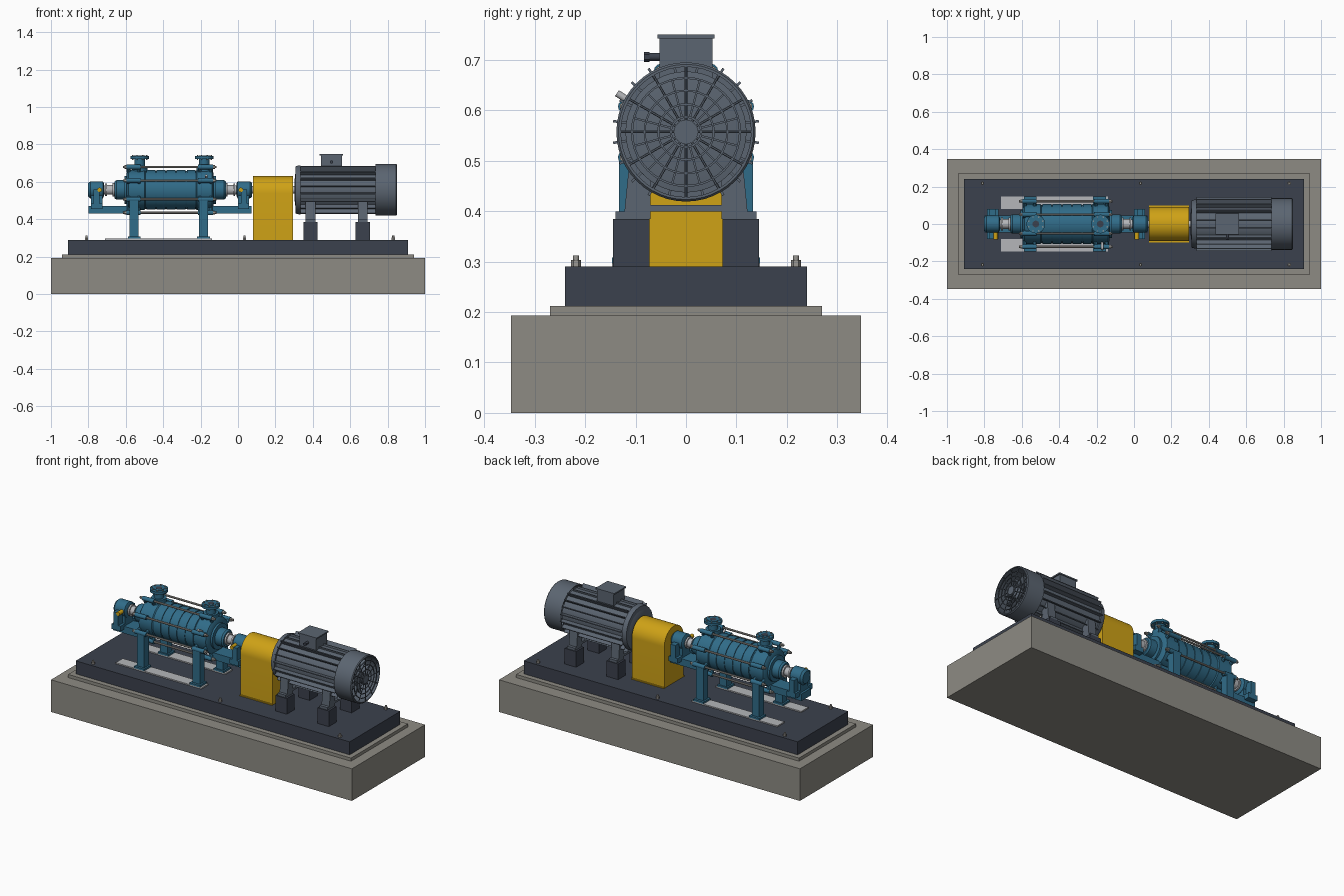
import bpy, bmesh, math
from mathutils import Vector, Matrix

if "Cube" in bpy.data.objects:
    bpy.data.objects.remove(bpy.data.objects["Cube"])


def material(name, rgb):
    m = bpy.data.materials.new(name)
    m.diffuse_color = (*rgb, 1)
    m.use_nodes = True
    m.node_tree.nodes["Principled BSDF"].inputs["Base Color"].default_value = m.diffuse_color
    return m


CONCRETE = material("concrete", (0.27, 0.26, 0.23))
DARK = material("dark_steel", (0.044, 0.053, 0.074))
GREY = material("motor_grey", (0.105, 0.13, 0.165))
BLUE = material("pump_blue", (0.030, 0.150, 0.250))
YELLOW = material("safety_yellow", (0.62, 0.36, 0.008))
STEEL = material("bright_steel", (0.46, 0.47, 0.49))
ROD = material("rod_steel", (0.32, 0.31, 0.29))
AX = 0.557  # shaft height


def finish(bm, name, mat):
    bmesh.ops.recalc_face_normals(bm, faces=bm.faces)
    me = bpy.data.meshes.new(name)
    bm.to_mesh(me)
    bm.free()
    me.materials.append(mat)
    ob = bpy.data.objects.new(name, me)
    bpy.context.collection.objects.link(ob)
    return ob


def box(name, x, y, z, mat):
    bm = bmesh.new()
    bmesh.ops.create_cube(bm, size=1)
    for v in bm.verts:
        v.co = [(r[0] + r[1]) / 2 + c * (r[1] - r[0]) for c, r in zip(v.co, (x, y, z))]
    return finish(bm, name, mat)


def cyl(name, p, q, r, mat, seg=16):
    p, q = Vector(p), Vector(q)
    d = q - p
    rot = d.to_track_quat('Z', 'Y').to_matrix().to_4x4()
    bm = bmesh.new()
    bmesh.ops.create_cone(bm, cap_ends=True, segments=seg, radius1=r, radius2=r, depth=d.length,
                          matrix=Matrix.Translation((p + q) / 2) @ rot)
    return finish(bm, name, mat)


def prism(name, profile, x0, x1, mat):
    """Extrude a y-z outline along x."""
    bm = bmesh.new()
    f = bm.faces.new([bm.verts.new((x0, y, z)) for y, z in profile])
    new = bmesh.ops.extrude_face_region(bm, geom=[f])["geom"]
    bmesh.ops.translate(bm, vec=(x1 - x0, 0, 0), verts=[v for v in new if isinstance(v, bmesh.types.BMVert)])
    return finish(bm, name, mat)


def lathe(name, profile, mat, seg=40, closed=False):
    """Revolve (x, radius) points about the shaft axis."""
    bm = bmesh.new()
    rings = [[bm.verts.new((x, r * math.cos(a), AX + r * math.sin(a)))
              for a in (2 * math.pi * i / seg for i in range(seg))] for x, r in profile]
    for k in range(len(rings) if closed else len(rings) - 1):
        a, b = rings[k], rings[(k + 1) % len(rings)]
        for i in range(seg):
            j = (i + 1) % seg
            bm.faces.new((a[i], a[j], b[j], b[i]))
    if not closed:
        bm.faces.new(rings[0])
        bm.faces.new(rings[-1])
    return finish(bm, name, mat)


def radial(r, deg):
    a = math.radians(deg)
    return r * math.cos(a), AX + r * math.sin(a)


# Foundation, grout and base plate
box("foundation", (-1, 1), (-0.347, 0.347), (0, 0.193), CONCRETE)
box("grout", (-0.94, 0.94), (-0.27, 0.27), (0.193, 0.212), CONCRETE)
box("base_plate", (-0.91, 0.91), (-0.24, 0.24), (0.212, 0.29), DARK)
for x in (-0.81, 0.035, 0.83):
    for y in (-0.218, 0.218):
        cyl("anchor_nut", (x, y, 0.29), (x, y, 0.303), 0.010, ROD, 6)
        cyl("anchor_bolt", (x, y, 0.30), (x, y, 0.312), 0.006, ROD, 12)

# Pump casing with stage rings
lathe("pump_casing", [(-0.595, 0.09), (-0.585, 0.107), (-0.50, 0.107), (-0.495, 0.102),
                      (-0.225, 0.102), (-0.22, 0.107), (-0.14, 0.107), (-0.13, 0.09)], BLUE)
for i in range(5):
    x = -0.49 + i * 0.054
    lathe("stage_ring", [(x, 0.10), (x, 0.106), (x + 0.048, 0.106), (x + 0.048, 0.10)], BLUE, closed=True)

# Tie rods with lugs and nuts
for k in range(8):
    y, z = radial(0.132, 22.5 + 45 * k)
    yi, zi = radial(0.10, 22.5 + 45 * k)
    cyl("tie_rod", (-0.615, y, z), (-0.115, y, z), 0.006, ROD, 10)
    for x0, x1, xn in ((-0.595, -0.52, -0.607), (-0.215, -0.135, -0.135)):
        cyl("rod_lug", (x0, y, z), (x1, y, z), 0.013, BLUE, 12)
        cyl("rod_nut", (xn, y, z), (xn + 0.012, y, z), 0.010, ROD, 6)
        for x in (x0 + 0.01, x1 - 0.01):
            cyl("lug_web", (x, yi, zi), (x, y, z), 0.010, BLUE, 8)

# Nozzles with bolted flanges
for x in (-0.525, -0.18):
    cyl("nozzle_base", (x, 0, 0.62), (x, 0, 0.685), 0.042, BLUE, 24)
    cyl("nozzle_neck", (x, 0, 0.67), (x, 0, 0.73), 0.028, BLUE, 24)
    cyl("nozzle_flange", (x, 0, 0.722), (x, 0, 0.737), 0.050, BLUE, 32)
    cyl("nozzle_face", (x, 0, 0.737), (x, 0, 0.740), 0.030, BLUE, 24)
    cyl("nozzle_bore", (x, 0, 0.740), (x, 0, 0.7405), 0.018, DARK, 24)
    for k in range(8):
        a = math.pi * (k + 0.5) / 4
        bx, by = x + 0.04 * math.cos(a), 0.04 * math.sin(a)
        cyl("flange_bolt", (bx, by, 0.716), (bx, by, 0.743), 0.004, ROD, 6)

# Pump legs, rails and drain stub
for s in (-1, 1):
    y = sorted((s * 0.08, s * 0.147))
    box("sole_rail", (-0.71, -0.14), y, (0.29, 0.297), STEEL)
    for x in (-0.555, -0.185):
        yy = sorted((s * 0.088, s * 0.133))
        box("pump_leg", (x - 0.024, x + 0.024), yy, (0.297, 0.50), BLUE)
        box("leg_foot", (x - 0.034, x + 0.034), y, (0.297, 0.308), BLUE)
        box("leg_bracket", (x - 0.024, x + 0.024), sorted((s * 0.06, s * 0.133)), (0.475, 0.50), BLUE)
cyl("vent_stub", (-0.17, -0.10, 0.61), (-0.17, -0.137, 0.634), 0.007, STEEL, 12)

# Shaft, seal covers and bearing units at both pump ends
cyl("shaft", (-0.78, 0, AX), (0.34, 0, AX), 0.02, STEEL, 24)
for m, c in ((1, -0.595), (-1, -0.13)):
    def X(d):
        return c - m * d
    lathe("end_cover", [(X(-0.01), 0.075), (X(0.012), 0.075), (X(0.012), 0.052), (X(0.055), 0.052),
                        (X(0.065), 0.045)], BLUE, 32)
    lathe("seal_gland", [(X(0.06), 0.036), (X(0.075), 0.036), (X(0.075), 0.026), (X(0.105), 0.026),
                         (X(0.105), 0.034), (X(0.115), 0.034), (X(0.115), 0.024), (X(0.135), 0.024)], STEEL, 28)
    lathe("bearing_housing", [(X(0.122), 0.034), (X(0.128), 0.046), (X(0.194), 0.046), (X(0.206), 0.036)],
          BLUE, 32)
    xs = sorted((X(0.130), X(0.190)))
    box("bearing_stem", xs, (-0.035, 0.035), (0.47, 0.55), BLUE)
    box("bearing_foot", xs, (-0.08, 0.08), (0.455, 0.485), BLUE)
    box("bearing_beam", sorted((X(-0.03), X(0.203))), (-0.045, 0.045), (0.43, 0.472), BLUE)
    for s in (-1, 1):
        box("bearing_ear", sorted((X(0.145), X(0.178))), sorted((s * 0.04, s * 0.08)), (0.48, 0.56), BLUE)
    xc = X(0.145)
    cyl("oil_cup", (xc, -0.035, AX), (xc, -0.083, AX), 0.012, YELLOW, 16)

# Coupling guard with arched top
arch = [(0.092 * math.cos(math.pi * i / 24), 0.538 + 0.092 * math.sin(math.pi * i / 24)) for i in range(25)]
prism("coupling_guard", [(0.092, 0.29)] + arch + [(-0.092, 0.29)], 0.08, 0.295, YELLOW)
box("guard_flange", (0.08, 0.295), (-0.098, 0.098), (0.29, 0.296), YELLOW)

# Motor body and cooling fins
lathe("motor_body", [(0.302, 0.05), (0.308, 0.10), (0.318, 0.120), (0.74, 0.120), (0.745, 0.09)], GREY, 48)
lathe("drive_end_ring", [(0.308, 0.10), (0.308, 0.126), (0.325, 0.131), (0.335, 0.131), (0.335, 0.11)],
      GREY, 48, True)
for s in (0, 180):
    for k in range(8):
        a = s - 59.5 + 17 * k
        r = math.radians(a)
        t = Vector((-math.sin(r), math.cos(r))) * 0.0025
        p, q = Vector(radial(0.112, a)), Vector(radial(0.146, a))
        prism("cooling_fin", [p - t, q - t, q + t, p + t], 0.335, 0.735, GREY)
for a in (80, 100, 255, 270, 285):
    p, q = radial(0.112, a), radial(0.130, a)
    prism("short_fin", [(p[0] - 0.0025, p[1]), (q[0] - 0.0025, q[1]), (q[0] + 0.0025, q[1]),
                        (p[0] + 0.0025, p[1])], 0.335, 0.735, GREY)

# Fan cover with spoked grille
lathe("fan_cover", [(0.735, 0.133), (0.735, 0.138), (0.845, 0.138), (0.85, 0.134), (0.85, 0.129), (0.84, 0.133)],
      GREY, 48, True)
for r in (0.107, 0.082, 0.055, 0.03):
    lathe("grille_ring", [(0.844, r - 0.002), (0.844, r + 0.002), (0.849, r + 0.002), (0.849, r - 0.002)],
          GREY, 40, True)
for k in range(12):
    cyl("grille_spoke", (0.847, *radial(0.02, 30 * k)), (0.847, *radial(0.134, 30 * k)), 0.0025, GREY, 6)
    p, q = Vector(radial(0.03, 30 * k + 15)), Vector(radial(0.105, 30 * k + 15))
    t = Vector((-(q - p).y, (q - p).x)).normalized() * 0.002
    prism("fan_blade", [p - t, q - t, q + t, p + t], 0.745, 0.80, GREY)
cyl("grille_hub", (0.842, 0, AX), (0.85, 0, AX), 0.024, GREY, 24)
cyl("fan_hub", (0.74, 0, AX), (0.81, 0, AX), 0.032, GREY, 24)

# Terminal box with lid and cable gland
box("terminal_box", (0.445, 0.555), (-0.053, 0.053), (0.66, 0.744), GREY)
box("terminal_lid", (0.437, 0.562), (-0.057, 0.057), (0.742, 0.750), GREY)
cyl("cable_gland", (0.5, -0.05, 0.706), (0.5, -0.074, 0.706), 0.008, DARK, 12)
cyl("gland_nut", (0.5, -0.072, 0.706), (0.5, -0.083, 0.706), 0.010, DARK, 6)

# Motor feet on pedestals
for x in (0.388, 0.667):
    for s in (-1, 1):
        box("motor_pedestal", (x - 0.038, x + 0.038), sorted((s * 0.072, s * 0.145)), (0.29, 0.384), DARK)
        foot = [(0.07, 0.384), (0.14, 0.384), (0.14, 0.399), (0.122, 0.399), (0.112, 0.50), (0.08, 0.48),
                (0.07, 0.46)]
        prism("motor_foot", [(s * y, z) for y, z in foot], x - 0.026, x + 0.026, GREY)
    box("foot_bridge", (x - 0.026, x + 0.026), (-0.075, 0.075), (0.399, 0.412), GREY)

# Smooth round parts, keep edges sharp
bpy.ops.object.select_all(action='SELECT')
bpy.context.view_layer.objects.active = bpy.context.scene.objects[0]
bpy.ops.object.shade_smooth_by_angle(angle=math.radians(32))
